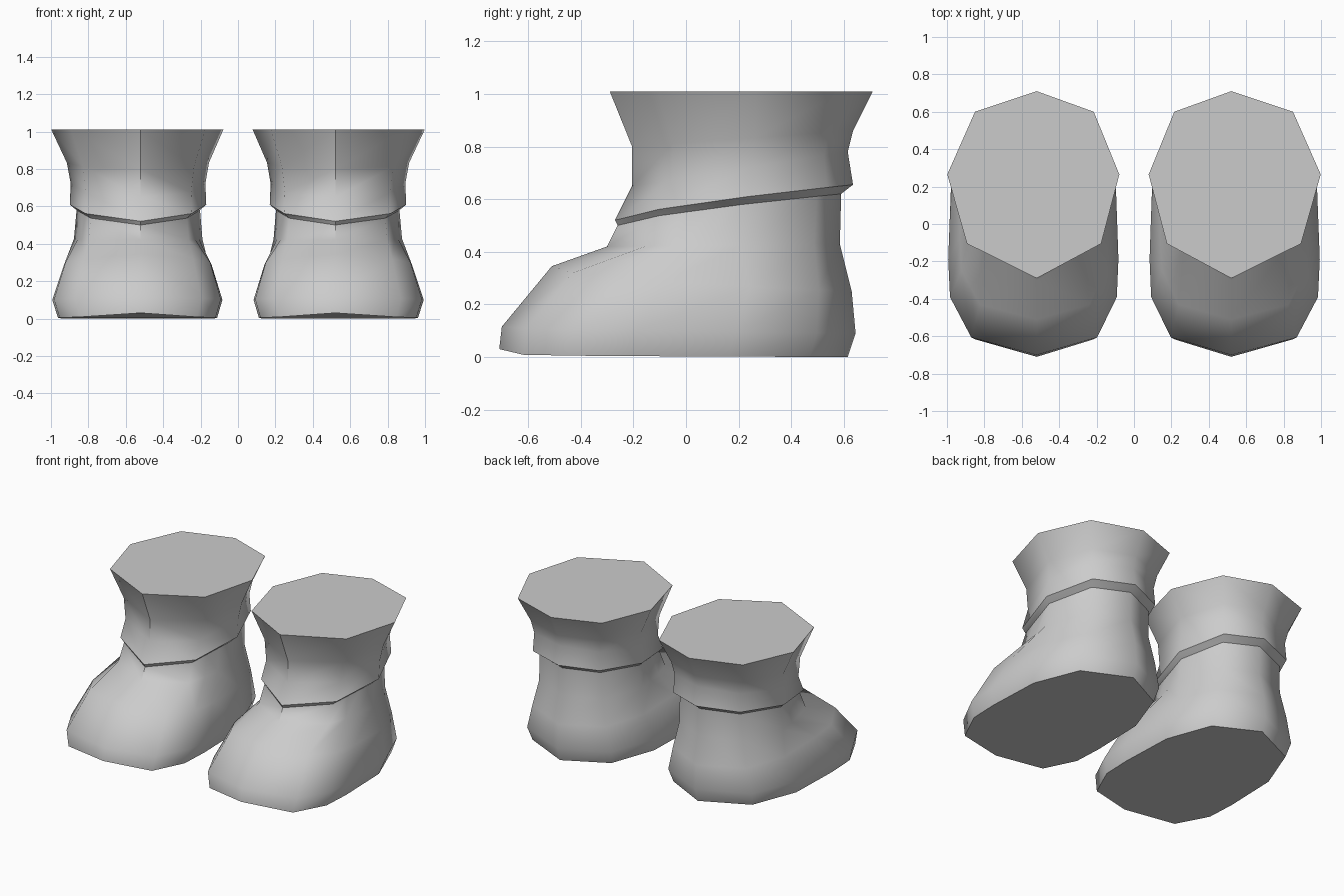
import bpy
import bmesh
import math

if "Cube" in bpy.data.objects:
    bpy.data.objects.remove(bpy.data.objects["Cube"], do_unlink=True)

# One plain grey for everything
grey = bpy.data.materials.new("plain_grey")
grey.use_nodes = True
colour = (0.6, 0.6, 0.6, 1)
grey.diffuse_color = colour
grey.node_tree.nodes["Principled BSDF"].inputs["Base Color"].default_value = colour

# Half outlines from front to back, in units of half width and half length
SHAFT = [(0, -1), (.78, -.63), (.86, -.36), (.93, -.12), (1, .11), (.69, .78), (0, 1)]
FOOT = [(0, -1), (.74, -.86), (.98, -.54), (1.0, -.24), (.97, .32), (.70, .78), (0, 1)]
CENTRE = 0.52


def ring_points(ring, octagon):
    """Ring: front y, back y, half width, front z, back z, foot blend, tilt power."""
    front, back, width, z_front, z_back, blend, power = ring
    half = []
    for i, (a, b) in enumerate(zip(SHAFT, FOOT)):
        if octagon and i in (2, 3):
            continue
        x = a[0] + (b[0] - a[0]) * blend
        t = (1 + a[1] + (b[1] - a[1]) * blend) / 2
        z = z_front + (z_back - z_front) * max(t, 0) ** power
        half.append((x * width, front + (back - front) * t, z))
    outer = [(CENTRE + x * 1.04, y, z) for x, y, z in half]
    inner = [(CENTRE - x * 0.96, y, z) for x, y, z in half[-2:0:-1]]
    return outer + inner


def loft(name, rings, side, octagon=False, cap_first=False, cap_last=False):
    bm = bmesh.new()
    loops = [[bm.verts.new((side * x, y, z)) for x, y, z in ring_points(r, octagon)]
             for r in rings]
    n = len(loops[0])
    for low, high in zip(loops, loops[1:]):
        for i in range(n):
            j = (i + 1) % n
            bm.faces.new((low[i], low[j], high[j], high[i]))
    if cap_first:
        bm.faces.new(loops[0][::-1])
    if cap_last:
        bm.faces.new(loops[-1])
    bmesh.ops.recalc_face_normals(bm, faces=bm.faces)
    if side < 0 and not (cap_first or cap_last):
        bmesh.ops.reverse_faces(bm, faces=bm.faces)
    mesh = bpy.data.meshes.new(name)
    bm.to_mesh(mesh)
    bm.free()
    mesh.materials.append(grey)
    obj = bpy.data.objects.new(name, mesh)
    bpy.context.collection.objects.link(obj)
    bpy.ops.object.select_all(action="DESELECT")
    obj.select_set(True)
    bpy.context.view_layer.objects.active = obj
    bpy.ops.object.shade_smooth_by_angle(angle=math.radians(50))


# Sole to ankle, ending at the cuff lip
foot_rings = [
    (-.71, .615, .425, .03, 0, 1, .12),
    (-.70, .645, .455, .115, .09, 1, .5),
    (-.51, .63, .395, .345, .25, 1, .5),
    (-.30, .585, .345, .42, .43, .15, 1),
    (-.26, .59, .33, .50, .62, 0, .7),
]
# Overhanging lip, then the flared cuff
cuff_rings = [
    (-.26, .59, .33, .50, .62, 0, .7),
    (-.27, .635, .365, .52, .655, 0, .7),
    (-.205, .615, .36, .65, .78, 0, 1),
    (-.205, .635, .38, .80, .86, 0, 1),
    (-.29, .71, .46, 1.01, 1.01, 0, 1),
]

for label, side in (("left", 1), ("right", -1)):
    loft(label + "_foot", foot_rings, side, cap_first=True)
    loft(label + "_cuff", cuff_rings, side, octagon=True, cap_last=True)
